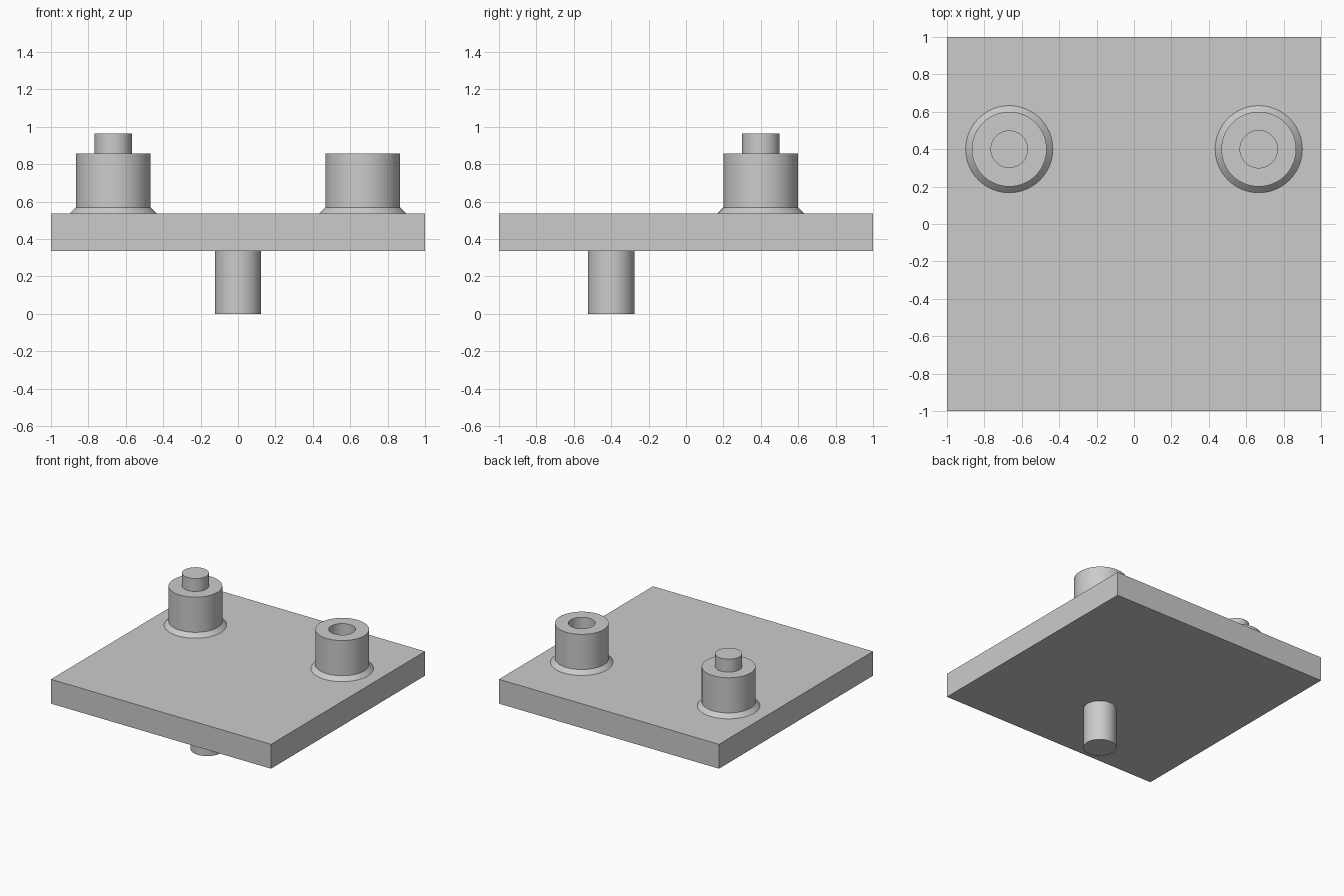
import bpy
import math

if "Cube" in bpy.data.objects:
    bpy.data.objects.remove(bpy.data.objects["Cube"], do_unlink=True)

SIDES = 64
PLATE_BOTTOM, PLATE_TOP = 0.335, 0.535
BOSS_TOP, PIN_TOP = 0.857, 0.963
BOSS_X, BOSS_Y = 0.667, 0.4

grey = bpy.data.materials.new("plain grey")
grey.use_nodes = True
colour = (0.6, 0.6, 0.6, 1)
grey.diffuse_color = colour
grey.node_tree.nodes["Principled BSDF"].inputs["Base Color"].default_value = colour


def lathe(name, profile, x, y):
    """Revolve (radius, z) points, bottom to top; both ends are capped."""
    verts, faces = [], []
    for r, z in profile:
        for i in range(SIDES):
            a = math.tau * i / SIDES
            verts.append((r * math.cos(a), r * math.sin(a), z))
    for k in range(len(profile) - 1):
        for i in range(SIDES):
            j = (i + 1) % SIDES
            low, high = k * SIDES, (k + 1) * SIDES
            faces.append((low + i, low + j, high + j, high + i))
    faces.append(tuple(reversed(range(SIDES))))
    faces.append(tuple(range(len(verts) - SIDES, len(verts))))
    mesh = bpy.data.meshes.new(name)
    mesh.from_pydata(verts, [], faces)
    mesh.materials.append(grey)
    obj = bpy.data.objects.new(name, mesh)
    bpy.context.collection.objects.link(obj)
    obj.location = (x, y, 0)
    bpy.ops.object.select_all(action="DESELECT")
    obj.select_set(True)
    bpy.context.view_layer.objects.active = obj
    bpy.ops.object.shade_smooth_by_angle(angle=math.radians(30))
    return obj


# Square base plate
bpy.ops.mesh.primitive_cube_add(size=1, location=(0, 0, (PLATE_BOTTOM + PLATE_TOP) / 2))
plate = bpy.context.object
plate.name = "base_plate"
plate.scale = (2, 2, PLATE_TOP - PLATE_BOTTOM)
bpy.ops.object.transform_apply(location=False, rotation=False, scale=True)
plate.data.materials.append(grey)

# Both bosses share a flared foot; one ends in a pin, the other in a blind hole
boss = [(0.233, PLATE_TOP), (0.2, PLATE_TOP + 0.033), (0.2, BOSS_TOP), (0.1, BOSS_TOP)]
lathe("pin_boss", boss + [(0.1, PIN_TOP)], -BOSS_X, BOSS_Y)
lathe("socket_boss", boss + [(0.1, BOSS_TOP - 0.13)], BOSS_X, BOSS_Y)

# Single peg under the plate
lathe("lower_peg", [(0.124, 0), (0.124, PLATE_BOTTOM)], 0, -BOSS_Y)
